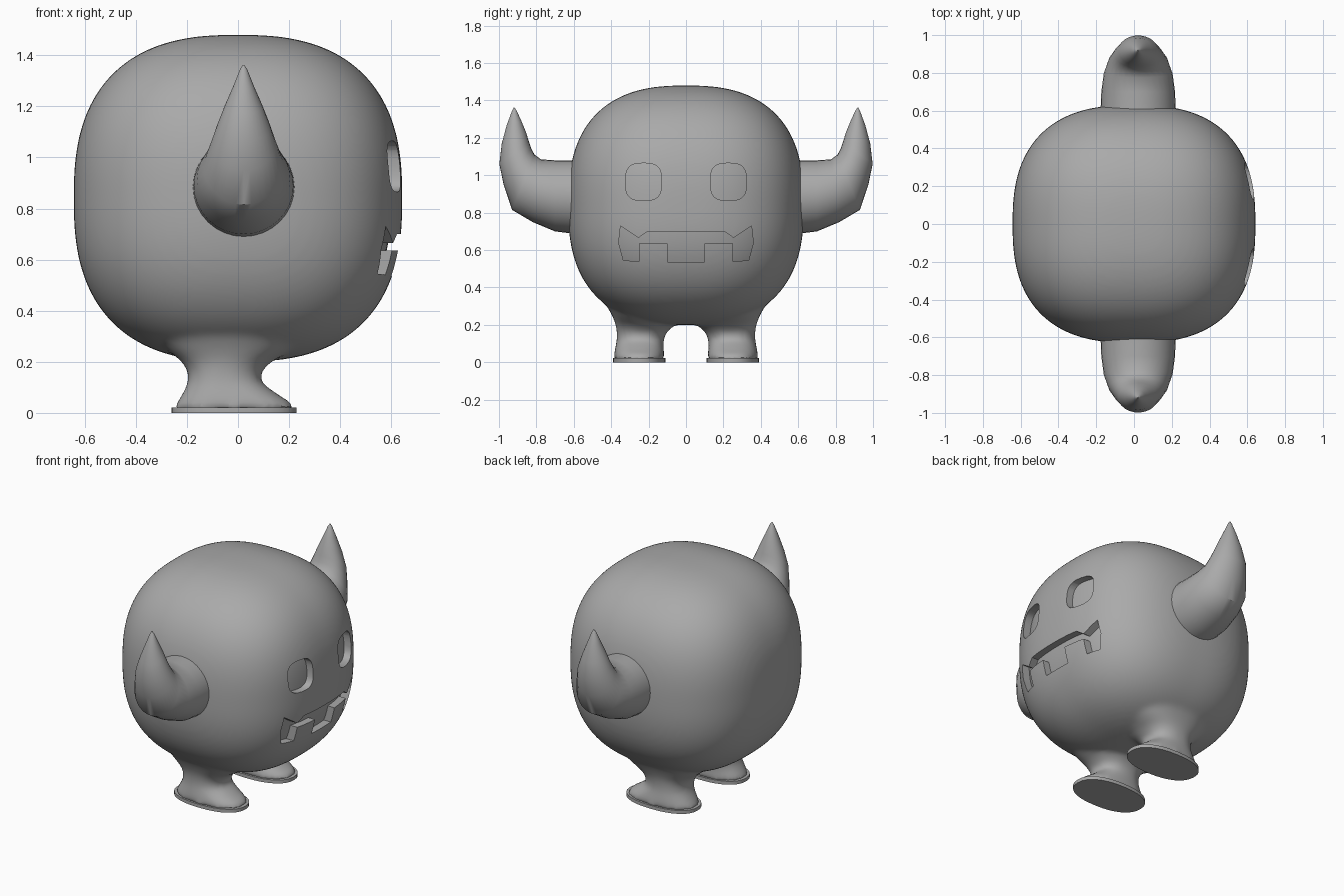
import bpy
import bmesh
from math import cos, sin, pi, copysign
from mathutils import Vector

if "Cube" in bpy.data.objects:
    bpy.data.objects.remove(bpy.data.objects["Cube"], do_unlink=True)

skin = bpy.data.materials.new("plain grey")
skin.diffuse_color = (0.4, 0.4, 0.4, 1)
skin.use_nodes = True
skin.node_tree.nodes["Principled BSDF"].inputs["Base Color"].default_value = (0.4, 0.4, 0.4, 1)

CENTRE = Vector((0, 0, 0.84))
HALF = Vector((0.643, 0.63, 0.64))


def finish(bm, name):
    bmesh.ops.recalc_face_normals(bm, faces=bm.faces)
    mesh = bpy.data.meshes.new(name)
    bm.to_mesh(mesh)
    bm.free()
    obj = bpy.data.objects.new(name, mesh)
    bpy.context.collection.objects.link(obj)
    mesh.materials.append(skin)
    return obj


def select(obj):
    bpy.ops.object.select_all(action='DESELECT')
    obj.select_set(True)
    bpy.context.view_layer.objects.active = obj


def modify(obj, kind, **settings):
    mod = obj.modifiers.new(kind, kind)
    for key, value in settings.items():
        setattr(mod, key, value)
    select(obj)
    bpy.ops.object.modifier_apply(modifier=mod.name)


def smooth(obj, angle):
    select(obj)
    bpy.ops.object.shade_smooth_by_angle(angle=angle)


def cut(obj, other, operation):
    modify(obj, 'BOOLEAN', object=other, operation=operation, solver='EXACT')
    bpy.data.objects.remove(other, do_unlink=True)


def squircle(name, scale=1.0, power=2.55):
    """Rounded cube made by pushing a gridded cube onto a superellipsoid."""
    bm = bmesh.new()
    bmesh.ops.create_cube(bm, size=2)
    bmesh.ops.subdivide_edges(bm, edges=bm.edges, cuts=31, use_grid_fill=True)
    for v in bm.verts:
        norm = sum(abs(c) ** power for c in v.co) ** (1 / power)
        v.co = CENTRE + v.co / norm * HALF * scale
    return finish(bm, name)


def ring(centre, a, b, power=2.0, count=32):
    points = []
    for i in range(count):
        t = 2 * pi * i / count
        c, s = cos(t), sin(t)
        points.append(centre + a * copysign(abs(c) ** (2 / power), c)
                      + b * copysign(abs(s) ** (2 / power), s))
    return points


def loft(name, rings):
    bm = bmesh.new()
    loops = [[bm.verts.new(p) for p in r] for r in rings]
    for low, high in zip(loops, loops[1:]):
        for i in range(len(low)):
            j = (i + 1) % len(low)
            bm.faces.new((low[i], low[j], high[j], high[i]))
    bm.faces.new(loops[0])
    bm.faces.new(loops[-1])
    return finish(bm, name)


def flat_ring(side, z, x0, x1, y0, y1):
    return ring(Vector(((x0 + x1) / 2, side * (y0 + y1) / 2, z)),
                Vector(((x1 - x0) / 2, 0, 0)), Vector((0, (y1 - y0) / 2, 0)), 2.3)


def prism(name, outline):
    return loft(name, [[Vector((x, y, z)) for y, z in outline] for x in (0.35, 0.9)])


# Body with legs blended in
LEG = [(0.01, -0.25, 0.22, 0.115, 0.385), (0.04, -0.24, 0.21, 0.115, 0.385),
       (0.07, -0.22, 0.16, 0.12, 0.38), (0.12, -0.195, 0.09, 0.12, 0.37),
       (0.16, -0.195, 0.09, 0.105, 0.37), (0.2, -0.22, 0.13, 0.06, 0.375),
       (0.25, -0.28, 0.22, 0.03, 0.395), (0.33, -0.33, 0.3, 0.02, 0.44),
       (0.5, -0.33, 0.3, 0.02, 0.46)]
body = squircle("body")
for side in (-1, 1):
    cut(body, loft("leg", [flat_ring(side, *row) for row in LEG]), 'UNION')
modify(body, 'REMESH', mode='VOXEL', voxel_size=0.016)
modify(body, 'SMOOTH', factor=0.5, iterations=10)

# Recessed eyes and mouth, with floors that follow the body
half_mouth = [(0.1, 0.535), (0.1, 0.635), (0.25, 0.635), (0.25, 0.54),
              (0.335, 0.545), (0.36, 0.64), (0.35, 0.73), (0.255, 0.665), (0.205, 0.7)]
mouth = half_mouth + [(-y, z) for y, z in reversed(half_mouth)]
cutters = [prism("mouth_cutter", mouth)]
for side in (-1, 1):
    outline = ring(Vector((0, side * 0.227, 0.965)), Vector((0, 0.097, 0)),
                   Vector((0, 0, 0.1)), 3.0, 24)
    cutters.append(prism("eye_cutter", [(p.y, p.z) for p in outline]))
for cutter in cutters:
    cut(cutter, squircle("core", 0.93), 'DIFFERENCE')
    cut(body, cutter, 'DIFFERENCE')
smooth(body, 0.6)

# Horns: inner point, outer point (both as y, z) and half width
HORN = [(0.58, 1.08, 0.58, 0.685, 0.2), (0.7, 1.08, 0.7, 0.7, 0.195),
        (0.775, 1.085, 0.82, 0.75, 0.182), (0.81, 1.11, 0.93, 0.815, 0.155),
        (0.828, 1.145, 0.975, 0.95, 0.127), (0.84, 1.18, 0.998, 1.06, 0.104),
        (0.855, 1.23, 0.985, 1.17, 0.074), (0.88, 1.29, 0.958, 1.27, 0.04),
        (0.905, 1.345, 0.93, 1.345, 0.014), (0.917, 1.362, 0.921, 1.362, 0.003)]
for side, name in ((-1, "right_horn"), (1, "left_horn")):
    rings = []
    for y0, z0, y1, z1, width in HORN:
        inner = Vector((0.022, side * y0, z0))
        outer = Vector((0.022, side * y1, z1))
        rings.append(ring((inner + outer) / 2, Vector((width, 0, 0)), (inner - outer) / 2))
    smooth(loft(name, rings), 0.7)

# Thin soles
for side, name in ((-1, "right_sole"), (1, "left_sole")):
    sole = loft(name, [flat_ring(side, z, -0.26, 0.23, 0.11, 0.39) for z in (0, 0.022)])
    smooth(sole, 0.6)
